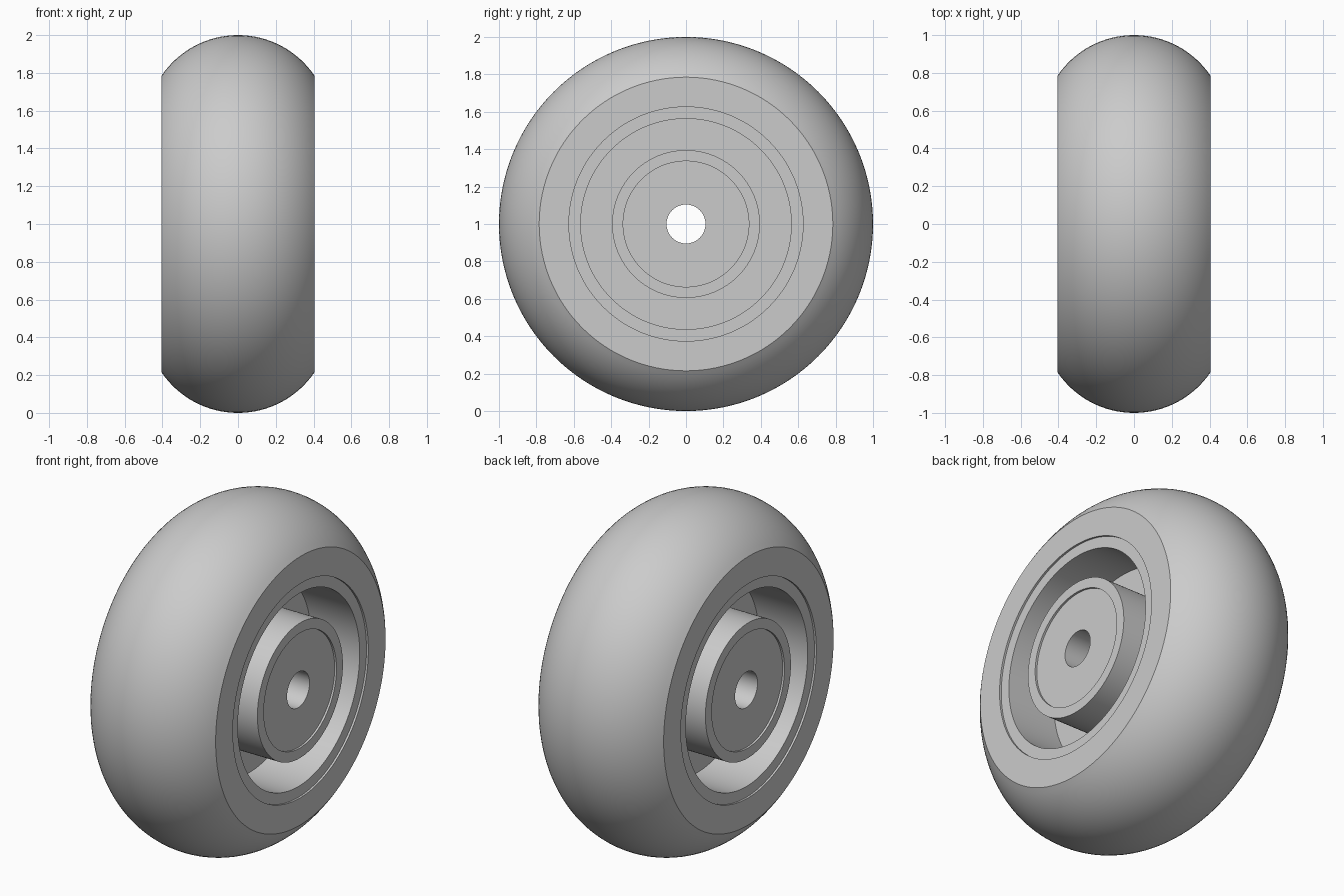
import bpy, bmesh, math
from mathutils import Vector

if "Cube" in bpy.data.objects:
    bpy.data.objects.remove(bpy.data.objects["Cube"], do_unlink=True)

grey = bpy.data.materials.new("plain_grey")
grey.use_nodes = True
grey.diffuse_color = (0.6, 0.6, 0.6, 1)
grey.node_tree.nodes["Principled BSDF"].inputs["Base Color"].default_value = (0.6, 0.6, 0.6, 1)

CENTRE = Vector((0, 0, 1))
HALF = 0.405      # half width of the wheel
RECESS = 0.012    # depth of the shallow steps
STEPS = 128


def revolve(name, half_profile):
    """Mirror (x, radius) points to -x and turn the closed loop about the axle."""
    loop = half_profile + [(-x, r) for x, r in reversed(half_profile) if x > 1e-6]
    bm = bmesh.new()
    verts = [bm.verts.new(CENTRE + Vector((x, 0, r))) for x, r in loop]
    edges = [bm.edges.new((v, verts[i - 1])) for i, v in enumerate(verts)]
    bmesh.ops.spin(bm, geom=verts + edges, cent=CENTRE, axis=(1, 0, 0),
                   angle=math.tau, steps=STEPS, use_duplicate=False)
    bmesh.ops.remove_doubles(bm, verts=bm.verts[:], dist=1e-4)
    bmesh.ops.recalc_face_normals(bm, faces=bm.faces[:])
    mesh = bpy.data.meshes.new(name)
    bm.to_mesh(mesh)
    bm.free()
    mesh.materials.append(grey)
    obj = bpy.data.objects.new(name, mesh)
    bpy.context.collection.objects.link(obj)
    bpy.ops.object.select_all(action='DESELECT')
    obj.select_set(True)
    bpy.context.view_layer.objects.active = obj
    bpy.ops.object.shade_smooth_by_angle(angle=math.radians(30))
    return obj


# Tyre: round tread arc between flat side walls
sag = 0.215
arc_r = (HALF ** 2 + sag ** 2) / (2 * sag)
sweep = math.asin(HALF / arc_r)
tread = []
for i in range(17):
    a = sweep * i / 16
    tread.append((arc_r * math.sin(a), 1 - arc_r + arc_r * math.cos(a)))
revolve("tyre", tread + [(HALF, 0.626)])

# Rim, thin web and hub barrel in one piece
web = 0.08
revolve("rim_and_hub", [
    (HALF - RECESS, 0.626), (HALF - RECESS, 0.563),
    (web, 0.563), (web, 0.395),
    (HALF - 0.003, 0.395), (HALF - 0.003, 0.336),
])

# Bearing: slightly recessed disc with the axle bore
revolve("bearing", [(HALF - RECESS - 0.003, 0.336), (HALF - RECESS - 0.003, 0.104)])
